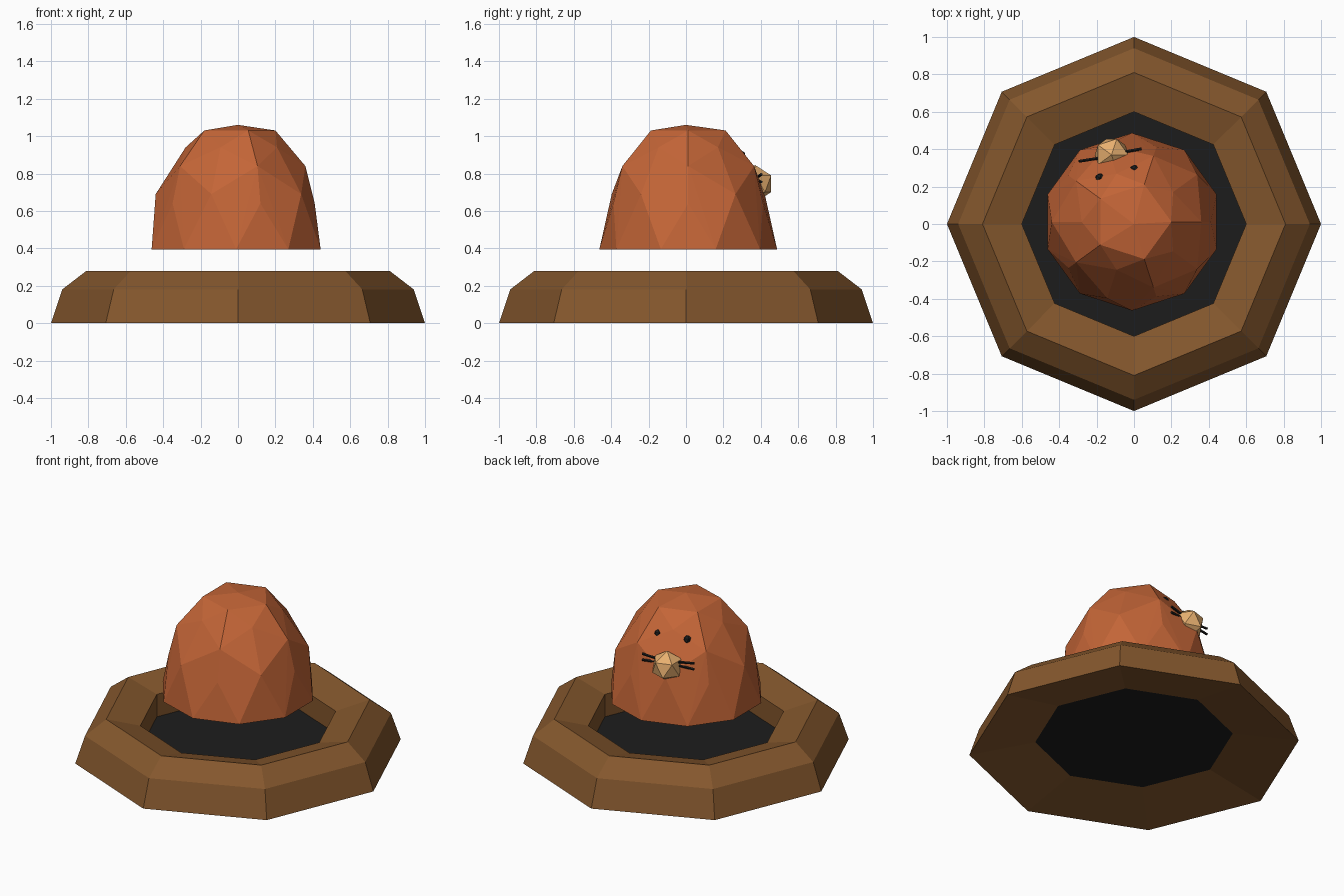
import bpy, bmesh
from math import cos, sin, pi, radians
from mathutils import Vector

if "Cube" in bpy.data.objects:
    bpy.data.objects.remove(bpy.data.objects["Cube"])


def material(name, rgb):
    m = bpy.data.materials.new(name)
    m.diffuse_color = (*rgb, 1)
    m.use_nodes = True
    m.node_tree.nodes["Principled BSDF"].inputs["Base Color"].default_value = m.diffuse_color
    return m


brown = material("earth_brown", (0.23, 0.095, 0.026))
black = material("black", (0.012, 0.012, 0.012))
rust = material("rust_fur", (0.55, 0.13, 0.038))
tan = material("tan", (0.80, 0.43, 0.16))


def finish(name, bm, mat):
    me = bpy.data.meshes.new(name)
    bmesh.ops.recalc_face_normals(bm, faces=bm.faces)
    bm.to_mesh(me)
    bm.free()
    me.materials.append(mat)
    ob = bpy.data.objects.new(name, me)
    bpy.context.collection.objects.link(ob)
    return ob


def ring(bm, r, z, n, start=0.0, offset=(0, 0)):
    return [bm.verts.new((offset[0] + r * cos(start + 2 * pi * i / n),
                          offset[1] + r * sin(start + 2 * pi * i / n), z))
            for i in range(n)]


# octagonal earth mound: closed ring profile
bm = bmesh.new()
profile = [(1, 0), (0.94, 0.18), (0.81, 0.28), (0.6, 0.22), (0.6, 0.07)]
rings = [ring(bm, r, z, 8) for r, z in profile]
for k, a in enumerate(rings):
    b = rings[(k + 1) % len(rings)]
    for i in range(8):
        j = (i + 1) % 8
        bm.faces.new((a[i], a[j], b[j], b[i]))
finish("earth_mound", bm, brown)

# dark floor of the hole
bm = bmesh.new()
bm.faces.new(ring(bm, 0.6, 0.07, 8))
finish("hole_floor", bm, black)

# faceted animal body: hull of staggered five-sided rings, open underneath
bm = bmesh.new()
off = (-0.01, 0.012)
half = radians(36)
bm.verts.new((0, 0, 1.06))
for r, z, n, start in [(0.21, 1.03, 5, 0), (0.27, 0.94, 5, half),
                       (0.37, 0.84, 5, 0), (0.43, 0.69, 5, half),
                       (0.42, 0.64, 5, 0), (0.475, 0.395, 10, half / 2)]:
    ring(bm, r, z, n, start, off)
bmesh.ops.convex_hull(bm, input=bm.verts[:])
under = [f for f in bm.faces if all(v.co.z < 0.41 for v in f.verts)]
bmesh.ops.recalc_face_normals(bm, faces=bm.faces)
bmesh.ops.delete(bm, geom=under, context='FACES')
finish("body", bm, rust)


def ball(name, loc, r, mat):
    bm = bmesh.new()
    bmesh.ops.create_icosphere(bm, subdivisions=1, radius=r)
    bmesh.ops.translate(bm, verts=bm.verts, vec=loc)
    finish(name, bm, mat)


# nose and eyes on the back-facing side
ball("nose", (-0.12, 0.37, 0.745), 0.1, tan)
ball("eye_left", (-0.182, 0.245, 0.89), 0.028, black)
ball("eye_right", (0.002, 0.292, 0.9), 0.026, black)


# whiskers: two thin rods each side of the nose
def rod(name, a, b, r):
    a, b = Vector(a), Vector(b)
    bm = bmesh.new()
    bmesh.ops.create_cone(bm, cap_ends=True, segments=5, radius1=r,
                          radius2=r, depth=(b - a).length)
    ob = finish(name, bm, black)
    ob.location = (a + b) / 2
    ob.rotation_euler = (b - a).to_track_quat('Z', 'Y').to_euler()


for i, (z0, z1) in enumerate([(0.78, 0.795), (0.76, 0.755)]):
    rod(f"whisker_left_{i}", (-0.17, 0.355, z0), (-0.295, 0.335, z1), 0.008)
    rod(f"whisker_right_{i}", (-0.08, 0.38, z0), (0.04, 0.402, z1), 0.008)
